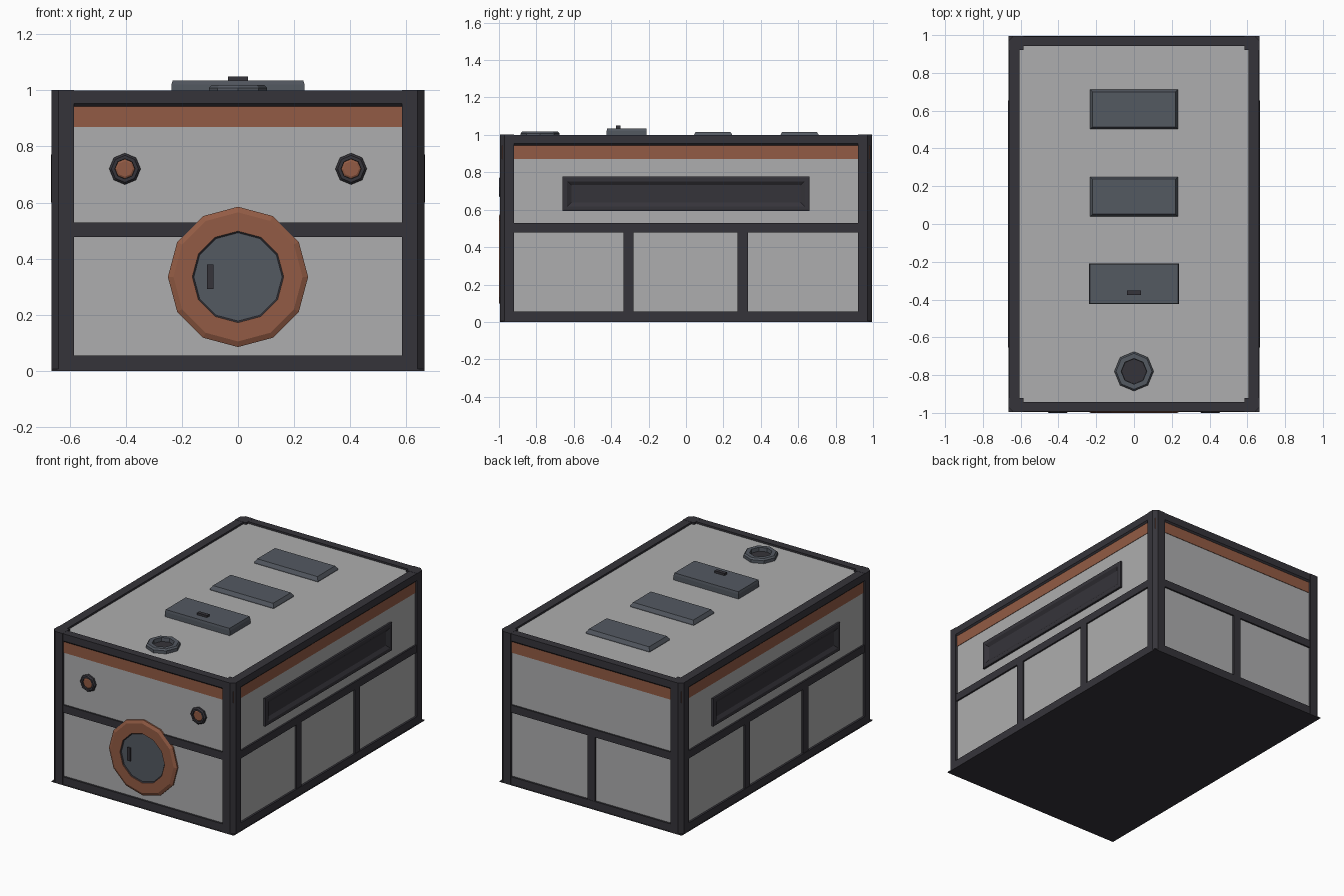
import bpy
import bmesh
from math import cos, sin, tau, radians
from mathutils import Matrix, Vector

cube = bpy.data.objects.get("Cube")
if cube:
    bpy.data.objects.remove(cube, do_unlink=True)


def material(name, rgb):
    m = bpy.data.materials.new(name)
    m.use_nodes = True
    m.diffuse_color = (*rgb, 1)
    m.node_tree.nodes["Principled BSDF"].inputs["Base Color"].default_value = (*rgb, 1)
    return m


GREY = material("light_grey", (0.42, 0.42, 0.425))
DARK = material("charcoal", (0.036, 0.034, 0.042))
RUST = material("rust_orange", (0.29, 0.105, 0.058))
SLATE = material("slate", (0.088, 0.1, 0.12))


def loft(name, loops, mat, matrix=Matrix(), caps=True):
    """Bridge equal-length loops of points, optionally closing both ends."""
    bm = bmesh.new()
    rings = [[bm.verts.new(matrix @ Vector(p)) for p in loop] for loop in loops]
    n = len(rings[0])
    for a, b in zip(rings, rings[1:]):
        for i in range(n):
            j = (i + 1) % n
            bm.faces.new((a[i], a[j], b[j], b[i]))
    if caps:
        bm.faces.new(rings[0][::-1])
        bm.faces.new(rings[-1])
    mesh = bpy.data.meshes.new(name)
    bm.to_mesh(mesh)
    bm.free()
    mesh.materials.append(mat)
    obj = bpy.data.objects.new(name, mesh)
    bpy.context.collection.objects.link(obj)
    return obj


def rect(hx, hy, z, c=0.0):
    """Rectangle loop, with its corners cut by c if given."""
    if not c:
        return [(-hx, -hy, z), (hx, -hy, z), (hx, hy, z), (-hx, hy, z)]
    return [(c - hx, -hy, z), (hx - c, -hy, z), (hx, c - hy, z), (hx, hy - c, z),
            (hx - c, hy, z), (c - hx, hy, z), (-hx, hy - c, z), (-hx, c - hy, z)]


def ngon(r, z, n):
    return [(r * cos(tau * i / n), r * sin(tau * i / n), z) for i in range(n)]


def box(name, center, size, mat):
    hx, hy, hz = (s / 2 for s in size)
    return loft(name, [rect(hx, hy, -hz), rect(hx, hy, hz)], mat,
                Matrix.Translation(center))


def facing(loc, turn=0):
    """Local x right, y up, z out of the front wall, turned about the vertical."""
    return (Matrix.Translation(loc) @ Matrix.Rotation(radians(turn), 4, 'Z')
            @ Matrix.Rotation(radians(90), 4, 'X'))


# Panelled body with a coloured band under the roof
WX, WY = 0.65, 0.98
FX, FY = 0.665, 0.995
box("body_panels", (0, 0, 0.503), (2 * WX, 2 * WY, 0.97), GREY)
box("upper_band", (0, 0, 0.907), (2 * WX + 0.006, 2 * WY + 0.006, 0.074), RUST)

# Base and horizontal frame rails
box("base_plate", (0, 0, 0.003), (2 * FX, 2 * FY, 0.006), DARK)
loft("base_rail", [rect(FX - 0.002, FY - 0.002, 0.004, 0.025),
                   rect(FX - 0.002, FY - 0.002, 0.055, 0.025)], DARK)
loft("middle_rail", [rect(0.661, 0.991, 0.478, 0.025),
                     rect(0.661, 0.991, 0.528, 0.025)], DARK)
loft("roof_rail", [rect(WX, WY, 0.94, 0.015), rect(0.663, 0.993, 0.953, 0.025),
                   rect(0.663, 0.993, 1.0, 0.025), rect(0.605, 0.942, 1.0, 0.001),
                   rect(0.605, 0.942, 0.98, 0.001)], DARK, caps=False)

# Corner posts with a cut outer edge
for sx, side in ((1, "left"), (-1, "right")):
    for sy, end in ((-1, "front"), (1, "back")):
        plan = [(0.585, 0.92), (FX, 0.92), (FX, FY - 0.025), (FX - 0.025, FY), (0.585, FY)]
        if sx * sy < 0:
            plan.reverse()
        loft(f"{end}_{side}_post",
             [[(x * sx, y * sy, z) for x, y in plan] for z in (0.002, 1.001)], DARK)

# Struts between the lower panels
for sx, side in ((1, "left"), (-1, "right")):
    for y, end in ((-0.307, "front"), (0.303, "back")):
        box(f"{side}_{end}_strut", (sx * 0.646, y, 0.267), (0.03, 0.055, 0.43), DARK)
box("back_strut", (0, 0.976, 0.267), (0.055, 0.03, 0.43), DARK)

# Long slot windows on both sides
for turn, side in ((90, "left"), (-90, "right")):
    x = WX if turn > 0 else -WX
    loft(f"{side}_slot_window",
         [rect(0.66, 0.092, -0.01), rect(0.66, 0.092, 0.013), rect(0.652, 0.084, 0.016),
          rect(0.635, 0.067, 0.016), rect(0.612, 0.046, 0.002)],
         DARK, facing((x, 0, 0.685), turn))

# Round front door
door = facing((0, -WY, 0.335))
loft("door_ring", [ngon(0.25, -0.01, 12), ngon(0.25, 0.01, 12), ngon(0.23, 0.02, 12),
                   ngon(0.163, 0.02, 12), ngon(0.163, 0.0, 12)], RUST, door, caps=False)
loft("door_rim", [ngon(0.164, 0.017, 12), ngon(0.156, 0.011, 12)], DARK, door, caps=False)
loft("door_panel", [ngon(0.163, 0.0, 12), ngon(0.163, 0.012, 12)], SLATE, door)
box("door_handle", (-0.099, -0.99, 0.335), (0.022, 0.018, 0.088), DARK)

# Front lamps
for sx, side in ((1, "left"), (-1, "right")):
    lamp = facing((sx * 0.403, -WY, 0.72))
    loft(f"{side}_lamp_housing",
         [ngon(0.056, -0.005, 8), ngon(0.056, 0.012, 8), ngon(0.048, 0.02, 8),
          ngon(0.036, 0.02, 8), ngon(0.034, 0.004, 8)], DARK, lamp, caps=False)
    loft(f"{side}_lamp_lens", [ngon(0.036, 0.0, 8), ngon(0.036, 0.01, 8),
                               ngon(0.028, 0.014, 8)], RUST, lamp)

# Roof vents, hatch and round port
for y, end in ((0.145, "middle"), (0.607, "back")):
    loft(f"{end}_roof_vent", [rect(0.232, 0.105, 0.98), rect(0.232, 0.105, 0.995),
                              rect(0.22, 0.093, 1.016)], SLATE,
         Matrix.Translation((0, y, 0)))
loft("roof_hatch", [rect(0.237, 0.107, 0.98), rect(0.237, 0.107, 1.02),
                    rect(0.233, 0.105, 1.035)], SLATE, Matrix.Translation((0, -0.317, 0)))
box("roof_hatch_handle", (0, -0.363, 1.037), (0.072, 0.024, 0.024), DARK)
port = Matrix.Translation((0, -0.78, 0))
loft("roof_port_ring", [ngon(0.104, 0.98, 8), ngon(0.104, 1.008, 8), ngon(0.095, 1.018, 8),
                        ngon(0.068, 1.018, 8), ngon(0.066, 0.985, 8)],
     SLATE, port, caps=False)
loft("roof_port_glass", [ngon(0.07, 0.98, 8), ngon(0.07, 0.993, 8)], DARK, port)
